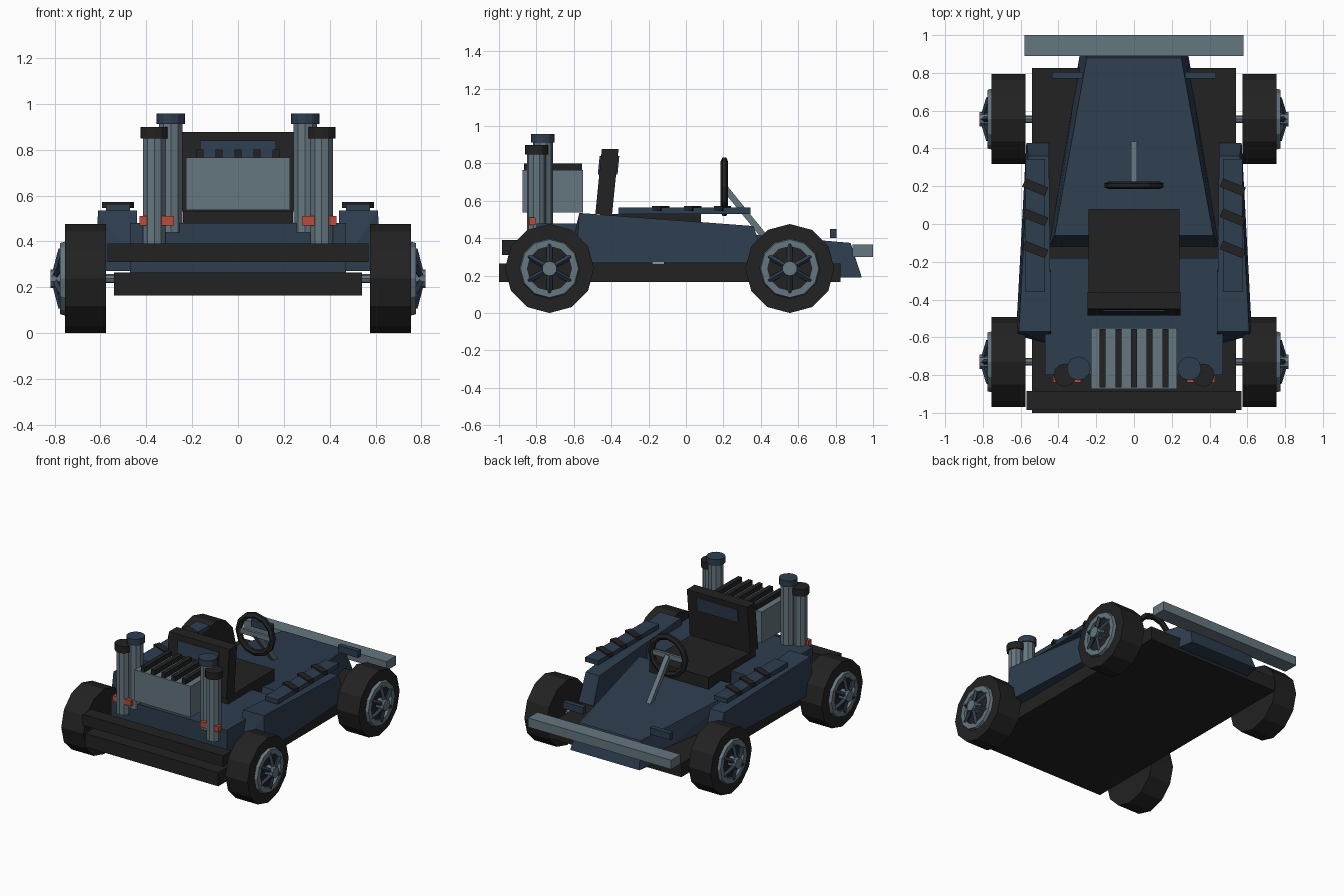
import bpy, bmesh, math
from mathutils import Vector, Matrix

if "Cube" in bpy.data.objects:
    bpy.data.objects.remove(bpy.data.objects["Cube"])


def material(name, rgb):
    m = bpy.data.materials.new(name)
    m.diffuse_color = (*rgb, 1)
    m.use_nodes = True
    m.node_tree.nodes["Principled BSDF"].inputs["Base Color"].default_value = m.diffuse_color
    return m


BLUE = material("navy_paint", (0.027, 0.047, 0.078))
BLACK = material("black_rubber", (0.016, 0.016, 0.016))
GREY = material("steel_grey", (0.13, 0.18, 0.215))
RED = material("red_fitting", (0.5, 0.07, 0.045))


def finish(name, bm, mat):
    bmesh.ops.recalc_face_normals(bm, faces=bm.faces)
    me = bpy.data.meshes.new(name)
    bm.to_mesh(me)
    bm.free()
    me.materials.append(mat)
    ob = bpy.data.objects.new(name, me)
    bpy.context.collection.objects.link(ob)
    return ob


def hull(name, pts, mat):
    bm = bmesh.new()
    for p in pts:
        bm.verts.new(p)
    bmesh.ops.convex_hull(bm, input=bm.verts[:])
    bmesh.ops.dissolve_limit(bm, angle_limit=0.02, verts=bm.verts[:], edges=bm.edges[:])
    return finish(name, bm, mat)


def box(name, x, y, z, mat):
    return hull(name, [(a, b, c) for a in x for b in y for c in z], mat)


def rod(name, a, b, r, mat, sides=12, r2=None, turn=0):
    a, b = Vector(a), Vector(b)
    d = b - a
    bm = bmesh.new()
    rot = d.to_track_quat('Z', 'Y').to_matrix().to_4x4()
    bmesh.ops.create_cone(bm, cap_ends=True, segments=sides, radius1=r,
                          radius2=r if r2 is None else r2, depth=d.length,
                          matrix=Matrix.Translation((a + b) / 2) @ rot @ Matrix.Rotation(turn, 4, 'Z'))
    return finish(name, bm, mat)


def lathe(name, profile, centre, axis, mat, sides=12):
    """Closed (distance along axis, radius) profile spun about the axis."""
    bm = bmesh.new()
    rings = []
    for i in range(sides):
        t = 2 * math.pi * i / sides
        c, s = math.cos(t), math.sin(t)
        ring = []
        for d, r in profile:
            p = (d, r * c, r * s) if axis == 'X' else (r * c, d, r * s)
            ring.append(bm.verts.new(Vector(centre) + Vector(p)))
        rings.append(ring)
    n = len(profile)
    for i in range(sides):
        p, q = rings[i], rings[(i + 1) % sides]
        for j in range(n):
            k = (j + 1) % n
            bm.faces.new((p[j], p[k], q[k], q[j]))
    return finish(name, bm, mat)


# Chassis floor and bumpers
box("floor_pan", (-0.54, 0.54), (-1.0, 0.825), (0.165, 0.265), BLACK)
box("engine_end_bumper", (-0.57, 0.57), (-0.985, -0.885), (0.31, 0.39), BLACK)
box("nose_bumper", (-0.58, 0.58), (0.89, 1.0), (0.3, 0.367), GREY)

# Tapered nose cowl and engine deck
nose = []
for s in (-1, 1):
    nose += [(s * 0.25, 0.88, 0.375), (s * 0.28, 0.94, 0.19), (s * 0.3, 0.82, 0.19),
             (s * 0.42, -0.06, 0.455), (s * 0.45, -0.12, 0.26)]
hull("nose_cowl", nose, BLUE)
box("engine_deck", (-0.47, 0.47), (-0.8, -0.18), (0.265, 0.48), BLUE)

# Side pods with top plates, slats and nose tabs
for s, side in ((1, "right"), (-1, "left")):
    hull(side + "_side_pod", [
        (s * 0.45, 0.36, 0.465), (s * 0.56, 0.36, 0.465),
        (s * 0.45, 0.43, 0.27), (s * 0.57, 0.43, 0.27),
        (s * 0.44, -0.57, 0.535), (s * 0.61, -0.57, 0.535),
        (s * 0.44, -0.635, 0.27), (s * 0.625, -0.59, 0.27)], BLUE)
    box(side + "_pod_plate", (s * 0.47, s * 0.575), (-0.36, 0.345), (0.53, 0.563), BLUE)
    for i, y in enumerate((0.195, 0.035, -0.135)):
        slat = box(f"{side}_slat_{i}", (-0.065, 0.065), (-0.024, 0.024), (0.545, 0.572), BLACK)
        slat.location = (s * 0.523, y, 0)
        slat.rotation_euler.z = math.radians(-22)
    box(side + "_nose_tab", (s * 0.27, s * 0.435), (0.77, 0.805), (0.4, 0.45), BLUE)

# Seat with head panel showing on both sides
box("seat_cushion", (-0.24, 0.24), (-0.46, 0.08), (0.4, 0.53), BLACK)


def lean(z, back):
    return (-0.485 if back else -0.395) + (z - 0.53) * 0.1


hull("seat_back", [(x, lean(z, b), z) for x in (-0.245, 0.245)
                   for z in (0.53, 0.878) for b in (True, False)], BLACK)
hull("seat_head_panel", [(x, lean(z, b) + (-0.008 if b else 0.008), z)
                         for x in (-0.165, 0.165) for z in (0.74, 0.84)
                         for b in (True, False)], BLUE)

# Engine block with cooling fins
box("engine_block", (-0.227, 0.227), (-0.873, -0.55), (0.537, 0.765), GREY)
for i in range(5):
    x = (i - 2) * 0.083
    box(f"engine_fin_{i}", (x - 0.016, x + 0.016), (-0.865, -0.555), (0.75, 0.8), BLACK)

# Twin exhaust stacks on each side
for s, side in ((1, "right"), (-1, "left")):
    rod(side + "_tall_stack", (s * 0.293, -0.765, 0.44), (s * 0.293, -0.765, 0.92), 0.054, GREY, 10)
    rod(side + "_tall_cap", (s * 0.293, -0.765, 0.912), (s * 0.293, -0.765, 0.957), 0.063, BLUE)
    rod(side + "_short_stack", (s * 0.365, -0.8, 0.39), (s * 0.365, -0.8, 0.86), 0.051, GREY, 10)
    rod(side + "_short_cap", (s * 0.365, -0.8, 0.848), (s * 0.365, -0.8, 0.899), 0.061, BLACK)
    box(side + "_stack_clamp", (s * 0.28, s * 0.43), (-0.84, -0.805), (0.47, 0.51), RED)

# Steering wheel and column
lathe("steering_wheel", [(-0.02, 0.135), (-0.01, 0.118), (0.01, 0.118), (0.02, 0.135),
                         (0.01, 0.157), (-0.01, 0.157)], (0, 0.205, 0.675), 'Y', BLACK)
box("steering_crossbar", (-0.125, 0.125), (0.195, 0.215), (0.655, 0.69), GREY)
rod("steering_column", (0, 0.205, 0.672), (0, 0.45, 0.37), 0.024, GREY, 4, turn=math.pi / 4)

# Wheels: tyre, rim ring, six spokes and hub on through axles
for y, end in ((-0.73, "engine_end"), (0.555, "nose_end")):
    rod(end + "_axle", (-0.79, y, 0.238), (0.79, y, 0.238), 0.02, GREY, 8)
    for s, side in ((1, "right"), (-1, "left")):
        n = f"{end}_{side}_"
        rod(n + "tyre", (s * 0.575, y, 0.238), (s * 0.755, y, 0.238), 0.238, BLACK)
        lathe(n + "rim", [(s * 0.74, 0.118), (s * 0.776, 0.118), (s * 0.776, 0.155), (s * 0.74, 0.165)],
              (0, y, 0.238), 'X', GREY)
        rod(n + "hub", (s * 0.75, y, 0.238), (s * 0.818, y, 0.238), 0.04, GREY, 10)
        for k in range(6):
            t = math.radians(30 + 60 * k)
            c, d = math.cos(t), math.sin(t)
            rod(f"{n}spoke_{k}", (s * 0.768, y + 0.128 * c, 0.238 + 0.128 * d),
                (s * 0.795, y + 0.025 * c, 0.238 + 0.025 * d), 0.015, BLUE, 4)
